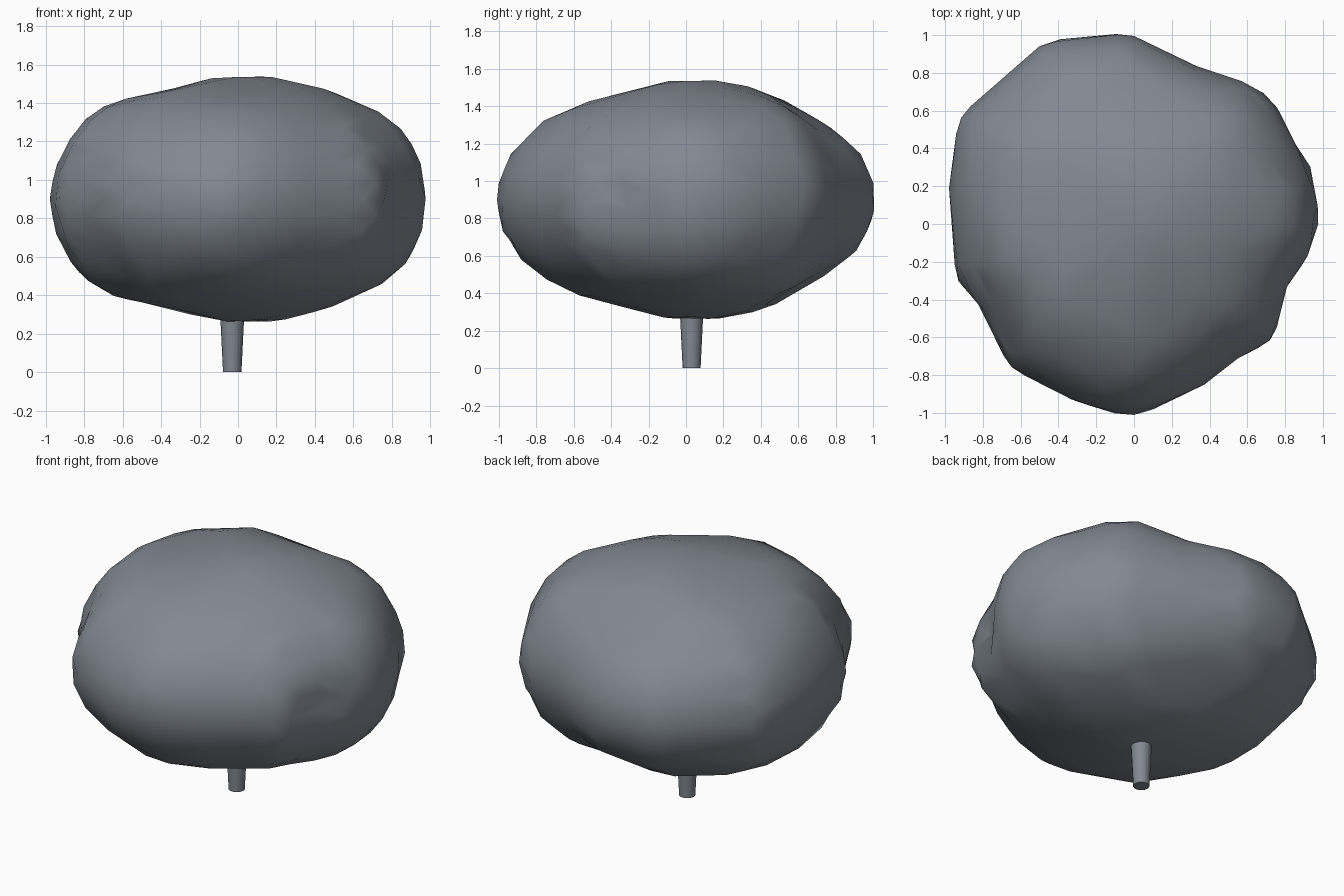
import bpy
import bmesh
import math
from mathutils import Vector

cube = bpy.data.objects.get("Cube")
if cube:
    bpy.data.objects.remove(cube, do_unlink=True)

grey = bpy.data.materials.new("slate grey")
grey.use_nodes = True
colour = (0.22, 0.25, 0.285, 1)
grey.diffuse_color = colour
grey.node_tree.nodes["Principled BSDF"].inputs["Base Color"].default_value = colour

MID_Z, HALF_HEIGHT = 0.9, 0.638

# Plan outline of the crown, anticlockwise from the left side
OUTLINE = [(0.975, 0), (0.97, 0.12), (0.935, 0.3), (0.86, 0.41), (0.8, 0.55),
           (0.71, 0.68), (0.54, 0.77), (0.34, 0.83), (-0.03, 1.01), (-0.24, 1),
           (-0.46, 0.97), (-0.63, 0.83), (-0.78, 0.69), (-0.92, 0.59),
           (-0.96, 0.38), (-0.98, 0.15), (-0.965, -0.05), (-0.94, -0.29),
           (-0.82, -0.43), (-0.66, -0.76), (-0.45, -0.87), (-0.24, -0.97),
           (-0.03, -1.02), (0.19, -0.95), (0.39, -0.84), (0.55, -0.71),
           (0.73, -0.62), (0.8, -0.46), (0.82, -0.37), (0.92, -0.2)]

# Bumps and hollows, the same above and below: direction, amount, width
LUMPS = [((-0.72, 0, 0.7), 0.05, 0.3), ((-0.4, 0, 0.9), -0.05, 0.25),
         ((0.83, 0, 0.56), 0.04, 0.3), ((0, 0.68, 0.72), -0.06, 0.22),
         ((0.88, -0.36, 0), -0.05, 0.17), ((0.1, 0.15, 0.97), 0.015, 0.3),
         ((0, -0.4, 0.9), -0.04, 0.25), ((0.35, -0.35, 0.87), -0.02, 0.2),
         ((0.5, 0.5, 0.7), 0.055, 0.3), ((-0.5, -0.4, 0.75), 0.025, 0.25)]


def plan_radius(x, y):
    """Distance from the axis to the outline in the given direction."""
    d = Vector((x, y))
    if d.length < 1e-5:
        return 1
    d.normalize()
    for i, a in enumerate(OUTLINE):
        a, b = Vector(a), Vector(OUTLINE[(i + 1) % len(OUTLINE)])
        edge = b - a
        den = d.x * edge.y - d.y * edge.x
        if abs(den) < 1e-9:
            continue
        along = (a.x * edge.y - a.y * edge.x) / den
        t = (a.x * d.y - a.y * d.x) / den
        if along > 0 and -1e-5 <= t <= 1 + 1e-5:
            return along
    return 1


def finish(bm, name, angle):
    mesh = bpy.data.meshes.new(name)
    bm.to_mesh(mesh)
    bm.free()
    mesh.materials.append(grey)
    obj = bpy.data.objects.new(name, mesh)
    bpy.context.collection.objects.link(obj)
    bpy.ops.object.select_all(action="DESELECT")
    obj.select_set(True)
    bpy.context.view_layer.objects.active = obj
    bpy.ops.object.shade_smooth_by_angle(angle=math.radians(angle))
    return obj


# Lumpy flattened crown, thinned to uneven low-poly facets
bm = bmesh.new()
bmesh.ops.create_icosphere(bm, subdivisions=4, radius=1)
for v in bm.verts:
    n = v.co.normalized()
    folded = Vector((n.x, n.y, abs(n.z)))
    swell = 1 + sum(amount * math.exp(-((folded - Vector(c)).length / width) ** 2)
                    for c, amount, width in LUMPS)
    r = plan_radius(n.x, n.y)
    v.co = (n.x * r * swell, n.y * r * swell, MID_Z + n.z * HALF_HEIGHT * swell)
crown = finish(bm, "crown", 30)
thin = crown.modifiers.new("facets", "DECIMATE")
thin.ratio = 0.45

# Tapered trunk
bm = bmesh.new()
bmesh.ops.create_cone(bm, cap_ends=True, segments=16, radius1=0.048,
                      radius2=0.07, depth=0.45)
bmesh.ops.translate(bm, verts=bm.verts, vec=(-0.03, 0.03, 0.225))
finish(bm, "trunk", 40)
